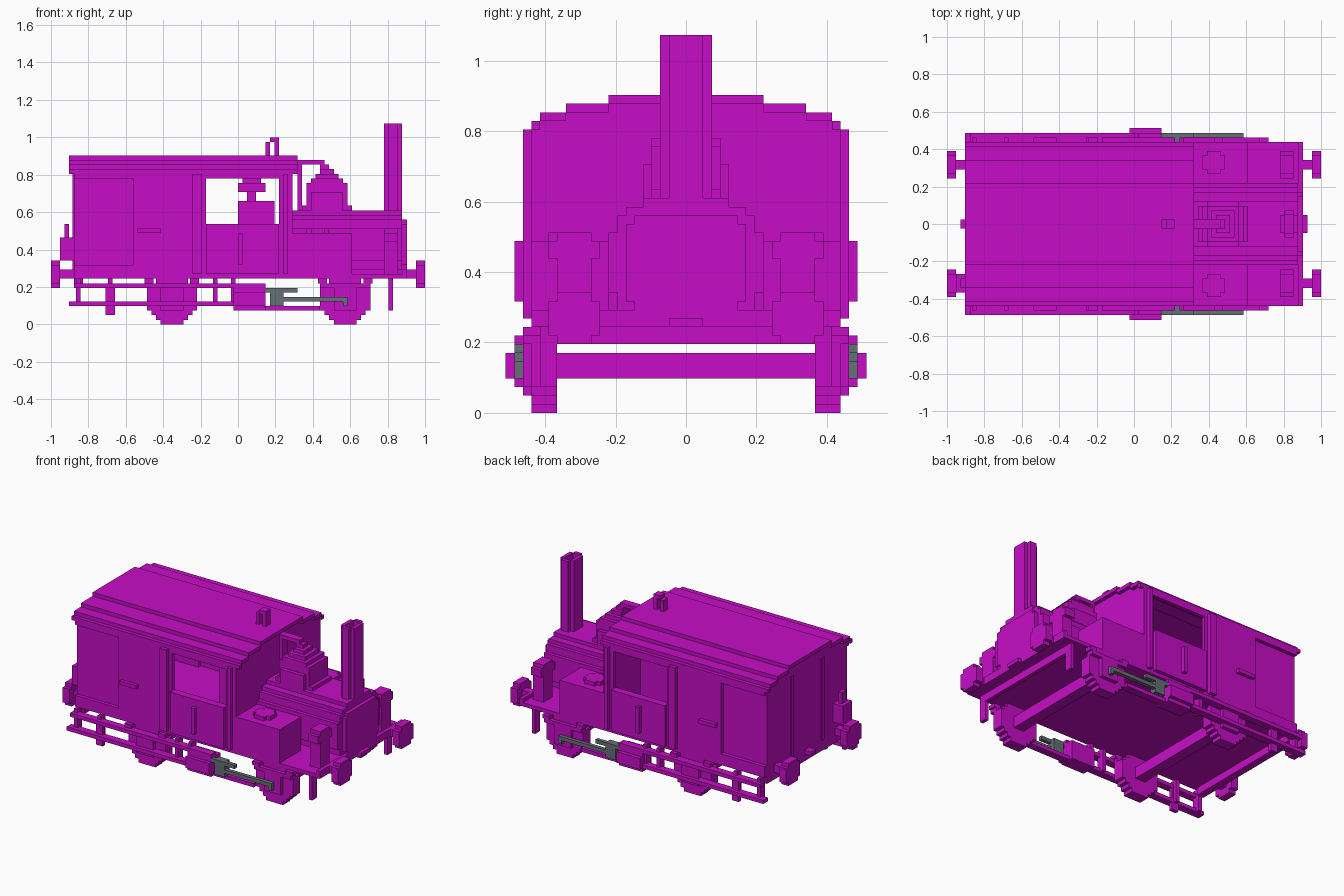
import bpy
import bmesh
import math
from mathutils import Matrix, Vector

UNIT = 2 / 82  # every part sits on one grid of small blocks

if "Cube" in bpy.data.objects:
    bpy.data.objects.remove(bpy.data.objects["Cube"], do_unlink=True)


def make_material(name, colour):
    material = bpy.data.materials.new(name)
    material.use_nodes = True
    material.diffuse_color = colour
    shader = next(n for n in material.node_tree.nodes if n.type == "BSDF_PRINCIPLED")
    shader.inputs["Base Color"].default_value = colour
    return material


MAGENTA = make_material("magenta paint", (0.57, 0.004, 0.57, 1))
STEEL = make_material("grey steel", (0.13, 0.16, 0.18, 1))


def add_box(mesh, along, across, height):
    low, high = (Vector(corner) for corner in zip(along, across, height))
    matrix = Matrix.Translation((low + high) / 2 * UNIT) @ Matrix.Diagonal((*(high - low) * UNIT, 1))
    bmesh.ops.create_cube(mesh, size=1, matrix=matrix)


def finish(name, mesh, material):
    data = bpy.data.meshes.new(name)
    mesh.to_mesh(data)
    mesh.free()
    data.materials.append(material)
    bpy.context.collection.objects.link(bpy.data.objects.new(name, data))


def block(name, along, across, height, material=MAGENTA):
    """One box; a single number for across means centred half width."""
    mesh = bmesh.new()
    across = across if isinstance(across, tuple) else (-across, across)
    add_box(mesh, along, across, height)
    finish(name, mesh, material)


def pair(name, along, across, height, material=MAGENTA):
    """The same box on both sides of the centre line."""
    inner, outer = across
    block("left_" + name, along, (inner, outer), height, material)
    block("right_" + name, along, (-outer, -inner), height, material)


def wheel(name, centre, across, radius=5.5):
    """A stepped disc made of one row of blocks per level."""
    mesh = bmesh.new()
    for level in range(int(radius * 2)):
        offset = level + 0.5 - radius
        half = round(math.sqrt(radius ** 2 - offset ** 2) - 0.5) + 0.5
        add_box(mesh, (centre - half, centre + half), across, (level, level + 1))
    finish(name, mesh, MAGENTA)


# Chassis floor and cross beams
block("floor", along=(-36, 36), across=18, height=(10, 11))
block("front_cross_beam", along=(33, 34), across=17, height=(8, 10))
block("rear_cross_beam", along=(-36, -34), across=17, height=(8, 10))
block("front_end_plate", along=(36, 37), across=18, height=(10, 12))
block("front_coupling", along=(37, 38), across=2, height=(10, 11))
block("rear_coupling", along=(-38, -36), across=1, height=(10, 11))
pair("guard_iron", along=(33, 34), across=(15, 17), height=(3, 10))

# Buffers at both ends
for end, sign in (("front", 1), ("rear", -1)):
    shaft = tuple(sorted((sign * 36, sign * 39)))
    pad = tuple(sorted((sign * 39, sign * 41)))
    pair(end + "_buffer_shaft", along=shaft, across=(12, 14), height=(10, 12))
    pair(end + "_buffer_pad_wide", along=pad, across=(10, 16), height=(9, 13))
    pair(end + "_buffer_pad_tall", along=pad, across=(11, 15), height=(8, 14))

# Wheels, axles, axle boxes and springs
for end, centre in (("front", 23.5), ("rear", -14.5)):
    wheel("left_" + end + "_wheel", centre, across=(15, 18))
    wheel("right_" + end + "_wheel", centre, across=(-18, -15))
    block(end + "_axle", along=(centre - 1.5, centre + 1.5), across=15, height=(4, 7))
    pair(end + "_axle_box", along=(centre - 2.5, centre + 2.5), across=(17, 19), height=(3, 8))
    pair(end + "_leaf_spring", along=(centre - 5.5, centre + 5.5), across=(17, 19), height=(8, 9))
    for side in (-1, 1):
        hanger = centre + side * 5
        pair(end + "_spring_hanger", along=(hanger - 1, hanger + 1), across=(17, 19), height=(9, 10))

# Long footboards with hangers
pair("lower_footboard", along=(-37, -1), across=(18, 20), height=(4, 5))
pair("upper_footboard", along=(-36, 6), across=(18, 20), height=(8, 9))
for post in (-35, -28, -5, -1):
    pair("footboard_hanger", along=(post - 0.5, post + 0.5), across=(17, 19), height=(4, 10))
pair("step_plate", along=(-29, -27), across=(18, 19), height=(2, 8))

# Cylinders and drive rods
pair("cylinder_body", along=(-1, 6), across=(16, 20), height=(3, 8))
pair("cylinder_cover", along=(-1, 6), across=(20, 21), height=(4, 7))
pair("lower_slide_bar", along=(6, 18), across=(17, 19), height=(3, 4))
pair("crosshead", along=(7, 10), across=(18, 20), height=(4, 8), material=STEEL)
pair("upper_slide_bar", along=(6, 13), across=(19, 20), height=(7, 8), material=STEEL)
pair("drive_rod", along=(10, 24), across=(19, 20), height=(5, 6), material=STEEL)
pair("crank_end", along=(23, 24), across=(19, 20), height=(4, 6), material=STEEL)

# Cab side walls around a recessed panel and an open window
pair("recessed_panel", along=(-36, -23), across=(16, 17), height=(11, 33))
pair("panel_sill", along=(-36, -23), across=(17, 18), height=(11, 13))
pair("panel_head", along=(-36, -23), across=(17, 18), height=(32, 33))
pair("side_wall", along=(-23, -7), across=(17, 18), height=(11, 33))
pair("wall_below_window", along=(-7, 9), across=(17, 18), height=(11, 22))
pair("wall_above_window", along=(-7, 9), across=(17, 18), height=(32, 33))
pair("front_wall_corner", along=(9, 12), across=(17, 18), height=(11, 33))
pair("rear_door_post", along=(-10, -8), across=(18, 19), height=(11, 33))
pair("front_door_post", along=(10, 11), across=(18, 19), height=(11, 33))
pair("lower_door", along=(-7, 9), across=(18, 19), height=(11, 22))
pair("upright_handle", along=(0, 1), across=(19, 20), height=(13, 20))
pair("flat_handle", along=(-22, -17), across=(18, 19), height=(20, 21))

# Cab end walls, stepped under the roof
for end, span in (("front", (11, 12)), ("rear", (-36, -35))):
    block(end + "_end_wall", along=span, across=17, height=(11, 34))
    block(end + "_end_wall_step", along=span, across=14, height=(34, 35))
    block(end + "_end_wall_top", along=span, across=9, height=(35, 36))
pair("rear_door_strip", along=(-36.3, -36), across=(6, 7), height=(11, 33))

# Stepped roof shell
ROOF = (-37, 13)
block("roof_crown", along=ROOF, across=9, height=(36, 37))
pair("roof_upper_step", along=ROOF, across=(9, 14), height=(35, 36))
pair("roof_lower_step", along=ROOF, across=(14, 17), height=(34, 35))
pair("roof_edge", along=ROOF, across=(17, 18), height=(33, 34))

# Whistle on the roof
block("whistle_short_post", along=(6, 7), across=1, height=(37, 40))
block("whistle_top", along=(7, 9), across=1, height=(40, 41))
block("whistle_tall_post", along=(8, 9), across=1, height=(37, 40))

# Controls inside the cab
block("boiler_backhead", along=(0, 8), across=8, height=(11, 27))
block("regulator_stem", along=(2, 4), across=1, height=(27, 29))
block("regulator_wheel", along=(0, 6), across=3, height=(29, 31))
block("regulator_cap", along=(1, 5), across=2, height=(31, 32))

# Boiler with stepped round top
BARREL = (12, 36)
block("boiler_saddle", along=BARREL, across=6, height=(11, 12))
block("boiler_underside", along=BARREL, across=8, height=(12, 14))
block("boiler_barrel", along=BARREL, across=9, height=(14, 21))
block("boiler_shoulder", along=BARREL, across=8, height=(21, 23))
block("boiler_upper_step", along=BARREL, across=7, height=(23, 24))
block("boiler_crown", along=BARREL, across=5, height=(24, 25))
block("smokebox_door_wide", along=(36, 37), across=7, height=(13, 22))
block("smokebox_door_tall", along=(36, 37), across=6, height=(12, 23))

# Hollow chimney
pair("chimney_side", along=(33, 35), across=(2, 3), height=(25, 44))
block("chimney_front", along=(35, 36), across=2, height=(25, 44))
block("chimney_back", along=(32, 33), across=2, height=(25, 44))

# Steam dome and its pipe
block("dome_collar", along=(14, 25), across=4, height=(25, 26))
block("dome_base_wide", along=(16, 23), across=5, height=(25, 29))
block("dome_base_long", along=(15, 24), across=4, height=(25, 31))
block("dome_shoulder", along=(16, 23), across=4, height=(29, 32))
block("dome_upper", along=(17, 22), across=3, height=(32, 33))
block("dome_cap", along=(18, 21), across=2, height=(33, 34))
block("steam_valve", along=(18, 20), across=1, height=(34, 35))
block("steam_pipe", along=(13, 19), across=1, height=(35, 36))
block("steam_pipe_drop", along=(13, 14), across=1, height=(25, 35))

# Side tanks with filler lids
pair("side_tank", along=(12, 25), across=(9, 18), height=(11, 20))
pair("filler_lid_wide", along=(16, 19), across=(11, 16), height=(20, 21))
pair("filler_lid_long", along=(15, 20), across=(12, 15), height=(20, 21))

# Lamps
pair("front_lamp_body", along=(32, 35), across=(11, 15), height=(11, 21))
pair("front_lamp_brim", along=(32, 35), across=(10, 16), height=(18, 20))
block("rear_lamp_body", along=(-39, -36), across=(-15, -11), height=(14, 19))
block("rear_lamp_top", along=(-38, -37), across=(-14, -12), height=(19, 22))
